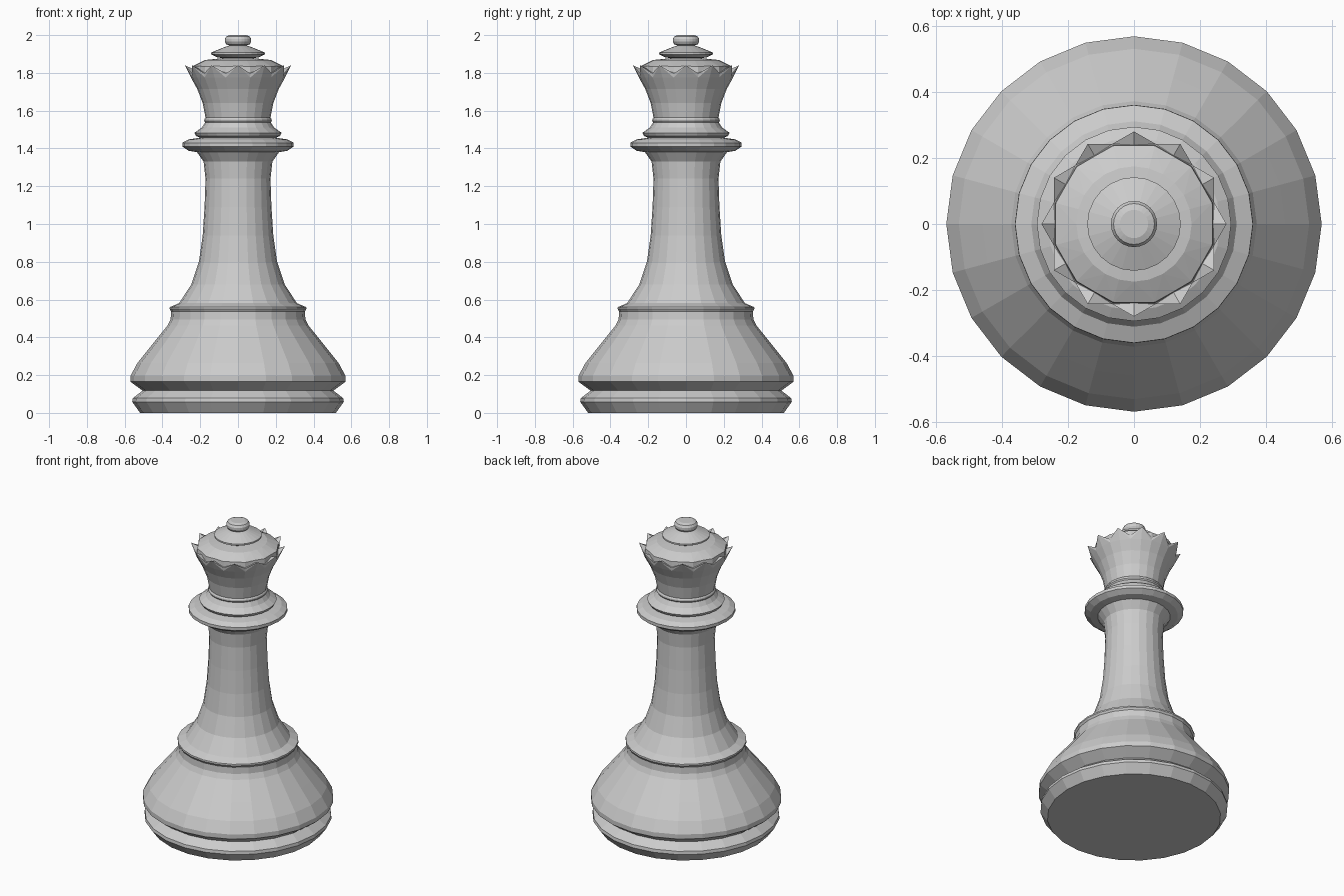
import bpy
import bmesh
from math import cos, sin, pi

SIDES = 24

cube = bpy.data.objects.get("Cube")
if cube:
    bpy.data.objects.remove(cube, do_unlink=True)

# Single flat grey for the whole piece
grey = bpy.data.materials.new("stone grey")
grey.use_nodes = True
colour = (0.6, 0.6, 0.6, 1)
grey.diffuse_color = colour
grey.node_tree.nodes["Principled BSDF"].inputs["Base Color"].default_value = colour


def lathe(name, profile, cap_bottom=False, cap_top=False):
    """Turn a profile of (radius, height) rings; a ring may hold a second
    (radius, height) pair for its odd vertices."""
    bm = bmesh.new()
    rings = []
    for point in profile:
        pairs = (point[:2], point[-2:])
        ring = []
        for i in range(SIDES):
            r, z = pairs[i % 2]
            a = 2 * pi * i / SIDES
            ring.append(bm.verts.new((r * cos(a), r * sin(a), z)))
        rings.append(ring)
    for k in range(len(rings) - 1):
        low, high = rings[k], rings[k + 1]
        zigzag = len(profile[k]) + len(profile[k + 1]) > 4
        for i in range(SIDES):
            j = (i + 1) % SIDES
            a, b, c, d = low[i], low[j], high[j], high[i]
            if not zigzag:
                bm.faces.new((a, b, c, d))
            elif i % 2:
                # Fold towards the even vertex, which carries the crown point
                bm.faces.new((a, b, c))
                bm.faces.new((a, c, d))
            else:
                bm.faces.new((a, b, d))
                bm.faces.new((b, c, d))
    if cap_bottom:
        bm.faces.new(rings[0][::-1])
    if cap_top:
        bm.faces.new(rings[-1])
    mesh = bpy.data.meshes.new(name)
    bm.to_mesh(mesh)
    bm.free()
    mesh.materials.append(grey)
    obj = bpy.data.objects.new(name, mesh)
    bpy.context.collection.objects.link(obj)


# Foot with its groove, and the bell rising to a ledge
lathe("base", [(0.518, 0), (0.56, 0.058), (0.557, 0.078), (0.505, 0.118),
               (0.57, 0.165), (0.57, 0.195), (0.532, 0.265), (0.46, 0.355),
               (0.373, 0.463), (0.357, 0.495), (0.354, 0.537), (0.362, 0.55),
               (0.361, 0.56), (0.312, 0.581)], cap_bottom=True)

# Tapering stem
lathe("stem", [(0.312, 0.581), (0.247, 0.68), (0.207, 0.8), (0.187, 0.94),
               (0.177, 1.09), (0.172, 1.24), (0.182, 1.33), (0.217, 1.38)])

# Wide collar and the smaller ring above it
lathe("collar", [(0.217, 1.38), (0.262, 1.388), (0.295, 1.41), (0.295, 1.43),
                 (0.262, 1.448), (0.2, 1.457)])
lathe("neck_ring", [(0.2, 1.457), (0.222, 1.466), (0.231, 1.483), (0.192, 1.51),
                    (0.174, 1.538), (0.179, 1.546), (0.178, 1.555), (0.172, 1.563)])

# Flared crown: twelve points standing out from the rim of a faceted dome
lathe("crown", [(0.172, 1.563), (0.187, 1.64), (0.216, 1.715), (0.249, 1.775),
                (0.281, 1.84, 0.252, 1.797), (0.24, 1.822, 0.248, 1.8),
                (0.238, 1.836, 0.246, 1.834)])
lathe("dome", [(0.238, 1.836, 0.246, 1.834), (0.175, 1.868), (0.08, 1.878)])

# Disc and knob on top
lathe("finial_disc", [(0.08, 1.878), (0.11, 1.882), (0.142, 1.898), (0.142, 1.908),
                      (0.07, 1.937), (0.045, 1.945)])
lathe("finial_knob", [(0.045, 1.945), (0.062, 1.951), (0.07, 1.965),
                      (0.07, 1.98), (0.062, 1.993), (0.043, 2.0)], cap_top=True)
